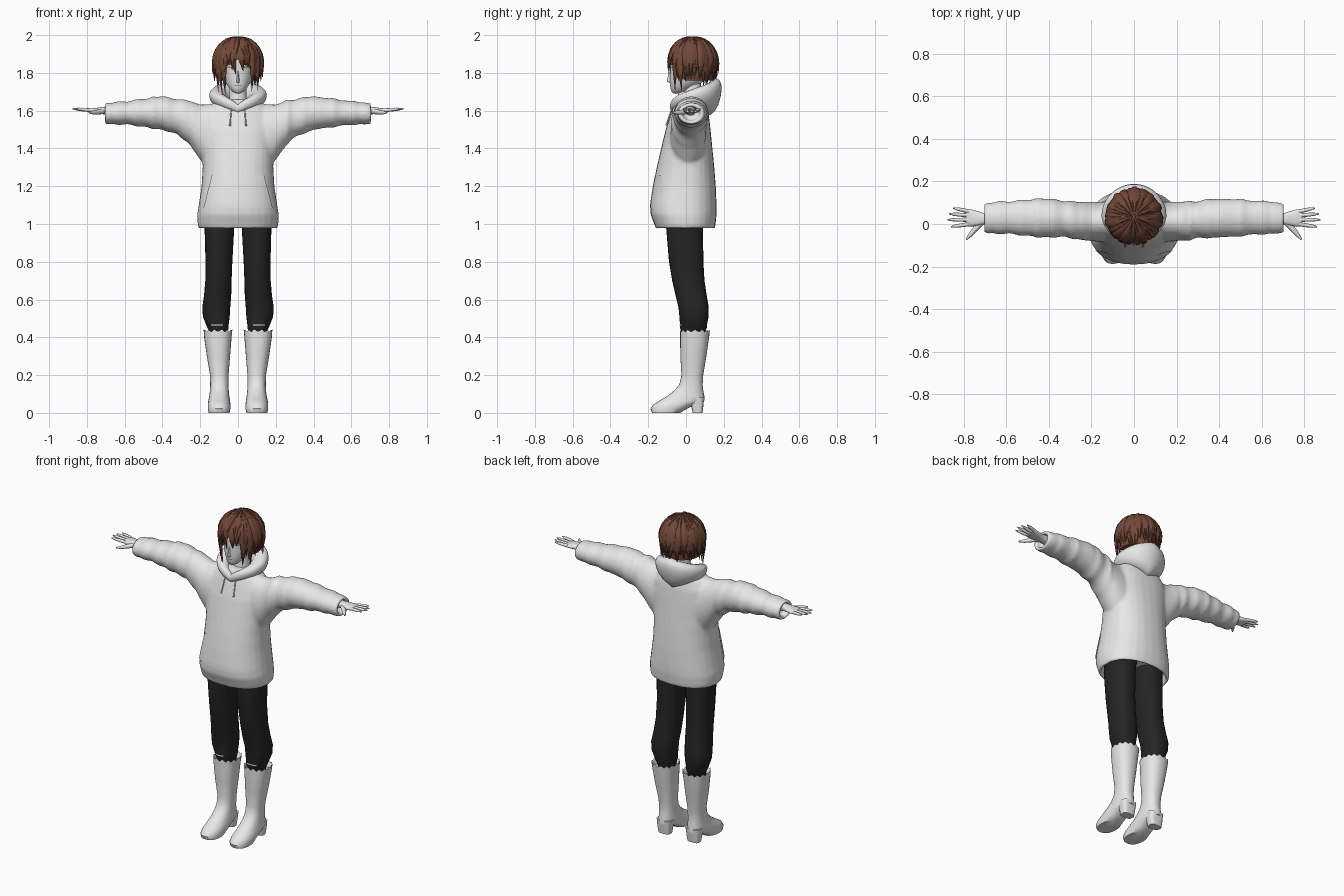
import bpy, bmesh, math, random
from math import sin, cos, pi
from mathutils import Vector
from mathutils.bvhtree import BVHTree

random.seed(4)
if "Cube" in bpy.data.objects:
    bpy.data.objects.remove(bpy.data.objects["Cube"])


def material(name, r, g, b):
    m = bpy.data.materials.new(name)
    m.use_nodes = True
    m.diffuse_color = (r, g, b, 1)
    m.node_tree.nodes["Principled BSDF"].inputs["Base Color"].default_value = (r, g, b, 1)
    return m


PALE = material("pale_grey", .8, .8, .8)
BLACK = material("soft_black", .018, .018, .018)
BROWN = material("hair_brown", .17, .065, .04)
WHITE = material("eye_white", .9, .9, .9)


# ---- helpers ----
def oval(c, u, v, n=24, p=2.0):
    """Ring round c with half axes u and v; p above 2 is squarer."""
    c, u, v, ring = Vector(c), Vector(u), Vector(v), []
    for i in range(n):
        a = 2 * pi * i / n
        f = lambda s: math.copysign(abs(s) ** (2 / p), s)
        ring.append(c + u * f(cos(a)) + v * f(sin(a)))
    return ring


def level(z, x0, x1, y0, y1, p=2.3, n=28):
    """Horizontal ring filling the given bounds."""
    return oval(((x0 + x1) / 2, (y0 + y1) / 2, z), ((x1 - x0) / 2, 0, 0), (0, (y1 - y0) / 2, 0), n, p)


def loft(bm, rings, loop=False):
    vs = [[bm.verts.new(p) for p in r] for r in rings]
    n = len(vs[0])
    for a, b in zip(vs, vs[1:] + vs[:1] if loop else vs[1:]):
        for i in range(n):
            j = (i + 1) % n
            bm.faces.new((a[i], a[j], b[j], b[i]))
    if not loop:
        bm.faces.new(vs[0])
        bm.faces.new(vs[-1])


def tube(bm, pts, radii, flat=1.0, n=8):
    """Tapered round limb along a path lying mostly level."""
    pts, rings = [Vector(p) for p in pts], []
    for i, p in enumerate(pts):
        d = (pts[min(i + 1, len(pts) - 1)] - pts[max(i - 1, 0)]).normalized()
        side = d.cross(Vector((0, 0, 1)) if abs(d.z) < .8 else Vector((0, 1, 0))).normalized()
        rings.append(oval(p, side * radii[i], side.cross(d) * radii[i] * flat, n))
    loft(bm, rings)


def finish(name, bm, mat, angle=50):
    bmesh.ops.recalc_face_normals(bm, faces=bm.faces)
    me = bpy.data.meshes.new(name)
    bm.to_mesh(me)
    bm.free()
    ob = bpy.data.objects.new(name, me)
    bpy.context.collection.objects.link(ob)
    me.materials.append(mat)
    for o in bpy.context.selected_objects:
        o.select_set(False)
    ob.select_set(True)
    bpy.context.view_layer.objects.active = ob
    bpy.ops.object.shade_smooth_by_angle(angle=math.radians(angle))
    return ob


def surface(ob):
    bm = bmesh.new()
    bm.from_mesh(ob.data)
    tree = BVHTree.FromBMesh(bm)
    bm.free()

    def front(x, z, lift):
        hit = tree.ray_cast(Vector((x, -2, z)), Vector((0, 1, 0)))[0]
        return Vector((x, (hit.y if hit else 0) - lift, z))
    return front


def plate(name, front, shape, mat, nu=12, nv=6):
    """Thin sheet on the front of a surface; shape(u, v) gives x, z, lift."""
    bm = bmesh.new()
    g = [[bm.verts.new(front(*shape(-1 + 2 * i / nu, j / nv))) for i in range(nu + 1)] for j in range(nv + 1)]
    for j in range(nv):
        for i in range(nu):
            bm.faces.new((g[j][i], g[j][i + 1], g[j + 1][i + 1], g[j + 1][i]))
    ob = finish(name, bm, mat)
    # sheet must face forwards
    if sum(f.normal.y for f in ob.data.polygons) > 0:
        ob.data.flip_normals()
    return ob


# ---- hoodie: torso and sleeves fused ----
bm = bmesh.new()
torso = [(1.03, .19, -.14, .135), (.976, .195, -.145, .14), (.972, .207, -.158, .152), (1.0, .214, -.168, .157),
         (1.05, .216, -.188, .162), (1.1, .208, -.19, .162), (1.2, .193, -.175, .158), (1.3, .187, -.155, .15),
         (1.4, .19, -.132, .14), (1.5, .2, -.108, .13), (1.57, .19, -.085, .122), (1.62, .155, -.068, .11),
         (1.66, .1, -.045, .095)]
loft(bm, [level(z, -x, x, a, b) for z, x, a, b in torso])

# x, top, bottom, front, back
sleeve = [(.05, 1.65, 1.25, -.06, .1), (.15, 1.635, 1.28, -.085, .105), (.2, 1.632, 1.34, -.08, .105),
          (.26, 1.655, 1.425, -.075, .105), (.32, 1.665, 1.47, -.065, .112), (.4, 1.675, 1.5, -.062, .118),
          (.48, 1.667, 1.51, -.06, .118), (.56, 1.657, 1.52, -.052, .112), (.64, 1.645, 1.528, -.045, .105),
          (.705, 1.637, 1.53, -.042, .095)]
for s in (-1, 1):
    rings = []
    for a, b in zip(sleeve, sleeve[1:]):
        for k in range(3):
            x, t, bo, y0, y1 = [p + (q - p) * k / 3 for p, q in zip(a, b)]
            fold = .004 * sin(x * 75 + s) + random.uniform(-.004, .004) if x > .25 else 0
            rings.append(oval((s * x, (y0 + y1) / 2, (t + bo) / 2), (0, (y1 - y0) / 2 + fold, 0),
                              (0, 0, (t - bo) / 2 + fold)))
    for x, r in ((.705, 1), (.705, .72), (.665, .65)):
        rings.append(oval((s * x, .027, 1.584), (0, .068 * r, 0), (0, 0, .054 * r)))
    loft(bm, rings)
hoodie = finish("hoodie", bm, PALE)
mod = hoodie.modifiers.new("fuse", 'REMESH')
mod.mode, mod.voxel_size, mod.use_smooth_shade = 'VOXEL', .009, True
soft = hoodie.modifiers.new("soften", 'SMOOTH')
soft.factor, soft.iterations = .5, 6
for m in ("fuse", "soften"):
    bpy.ops.object.modifier_apply(modifier=m)
hoodie.data.polygons.foreach_set("use_smooth", [True] * len(hoodie.data.polygons))
chest = surface(hoodie)

# pouch pocket with raised slanted openings
plate("front_pocket", chest, lambda u, v: (u * (.183 - .045 * v), 1.085 + .175 * v, .001 + .008 * abs(u) ** 5),
      PALE, 24, 10)

# ---- hood: draped ring, deep and overhanging at the back ----
bm = bmesh.new()
rings = []
for i in range(48):
    a = 2 * pi * i / 48
    t = 1 - abs(1 - a / pi)
    top = 1.632 + .138 * t ** .75
    bottom = 1.588 + .04 * sin(pi * t) - .015 * t
    out = Vector((sin(a), -cos(a), 0))
    c = Vector((.103 * sin(a), .035 - .1 * cos(a), (top + bottom) / 2))
    up = Vector((0, 0, (top - bottom) / 2)) + out * .022 * t
    rings.append(oval(c, out * (.018 + .03 * min(1, 2 * t)), up, 16, 2.2))
loft(bm, rings, True)
finish("hood", bm, PALE)

# ---- drawstrings ----
for s in (-1, 1):
    bm = bmesh.new()
    tube(bm, [chest(s * (.035 + .008 * k / 5), 1.615 - .095 * k / 5, .006) for k in range(6)],
         [.0035] * 5 + [.005])
    finish("drawstring_" + ("left" if s > 0 else "right"), bm, PALE)

# ---- hands ----
for s in (-1, 1):
    bm = bmesh.new()
    palm = [(.65, .024, .028, .026), (.7, .024, .025, .021), (.73, .026, .033, .017),
            (.765, .028, .041, .013), (.79, .03, .039, .01)]
    loft(bm, [oval((s * x, y, 1.6), (0, w, 0), (0, 0, h), 16, 2.4) for x, y, w, h in palm])
    for y, end, spread in ((-.001, .86, -.012), (.02, .876, 0), (.04, .87, .008), (.059, .85, .016)):
        tube(bm, [(s * (.775 + (end - .775) * k / 4), y + spread * k / 4, 1.602 + .002 * k) for k in range(5)],
             [.0095, .0095, .009, .0075, .003])
    tube(bm, [(s * .715, .008, 1.596), (s * .745, -.022, 1.592), (s * .768, -.05, 1.59), (s * .788, -.073, 1.59)],
         [.014, .013, .01, .004])
    finish("hand_" + ("left" if s > 0 else "right"), bm, PALE)

# ---- legs and boots, inner to outer x ----
trouser = [(1.06, .005, .175, -.1, .09), (.98, .02, .177, -.105, .09), (.8, .03, .172, -.09, .092),
           (.7, .034, .173, -.073, .098), (.62, .036, .18, -.055, .11), (.56, .041, .189, -.04, .12),
           (.51, .044, .186, -.035, .12), (.47, .049, .17, -.032, .112), (.45, .05, .162, -.032, .11),
           (.425, .056, .15, -.022, .1), (.39, .06, .145, -.015, .095)]
boot = [(.4, .045, .168, -.018, .112), (.43, .035, .177, -.026, .122), (.435, .03, .182, -.031, .126),
        (.4, .034, .179, -.031, .122), (.3, .042, .165, -.03, .108), (.2, .05, .148, -.024, .091),
        (.15, .05, .147, -.035, .088), (.12, .049, .148, -.06, .091), (.09, .046, .152, -.098, .097),
        (.065, .042, .157, -.14, .098), (.045, .04, .16, -.172, .055), (.022, .04, .16, -.188, .005),
        (0, .045, .155, -.18, -.03)]
for s in (-1, 1):
    side = "left" if s > 0 else "right"
    bm = bmesh.new()
    loft(bm, [level(z, s * a, s * b, c, d) for z, a, b, c, d in trouser])
    leg = finish("trouser_leg_" + side, bm, BLACK)
    plate("knee_slit_" + side, surface(leg), lambda u, v: (s * .112 + .032 * u, .462 + .006 * v, .002), PALE, 8, 1)
    bm = bmesh.new()
    rings = [level(*r) if s > 0 else level(r[0], -r[2], -r[1], r[3], r[4]) for r in boot]
    for k in (1, 2):  # ragged rim
        for i, p in enumerate(rings[k]):
            p.z += .006 * (-1) ** i
    loft(bm, rings)
    heel = [(0, .062, .138, .035, .087), (.045, .056, .144, .026, .093), (.085, .05, .148, .015, .096)]
    loft(bm, [level(z, s * a, s * b, c, d, 3.5) for z, a, b, c, d in heel])
    finish("boot_" + side, bm, PALE)

# ---- neck and head ----
bm = bmesh.new()
loft(bm, [level(z, -r, r, .035 - r, .035 + r, 2) for z, r in ((1.6, .062), (1.66, .046), (1.76, .044))])
finish("neck", bm, PALE)
bm = bmesh.new()
skull = [(1.692, .012, -.066, -.035), (1.7, .028, -.076, -.01), (1.72, .047, -.082, .03), (1.745, .064, -.085, .08),
         (1.775, .076, -.086, .11), (1.81, .083, -.085, .13), (1.86, .088, -.088, .14), (1.91, .082, -.075, .135),
         (1.95, .06, -.04, .1)]
loft(bm, [level(z, -x, x, a, b, 2.1) for z, x, a, b in skull])
head = finish("head", bm, PALE)
face = surface(head)
bm = bmesh.new()
loft(bm, [level(z, -w, w, y, -.06, 2, 12) for z, w, y in
          ((1.745, .006, -.084), (1.755, .009, -.1), (1.762, .008, -.102), (1.79, .005, -.092), (1.81, .003, -.086))])
finish("nose", bm, PALE)
for s in (-1, 1):
    side = "left" if s > 0 else "right"
    arch = lambda u: .019 * math.sqrt(max(0, 1 - u * u))
    plate("eye_" + side, face, lambda u, v: (s * .048 + .026 * u, 1.81 + arch(u) * (2 * v - 1), .002), WHITE)
    plate("lash_" + side, face, lambda u, v: (s * .048 + .028 * u, 1.81 + arch(u) + .004 * v, .003), BROWN, 12, 1)
plate("mouth", face, lambda u, v: (.018 * u, 1.73 + .003 * v + .003 * u * u, .002), BROWN, 8, 1)


# ---- hair: cap plus layered tapering locks ----
def scalp(a, q, k=1.0):
    """a = angle from the front, q = 0 crown, 1 widest, 2 jaw level."""
    r, z = sin(min(q, 1) * pi / 2), cos(min(q, 1) * pi / 2) * .131
    if q > 1:
        r, z = 1 - .2 * (q - 1) ** 1.5, -.17 * (q - 1)
    return Vector((.128 * k * r * sin(a), .035 - .128 * k * r * cos(a), 1.86 + z * k))


def hairline(a):
    a = abs((a + pi) % (2 * pi) - pi)
    return 1.12 + .5 * min(1, max(0, (a - .55) / .6))


bm = bmesh.new()
az = [2 * pi * i / 40 for i in range(40)]
rings = [[scalp(a, max(.03, hairline(a) * k / 10), .95) for a in az] for k in range(11)]
rings.append([Vector((p.x * .6, .035 + (p.y - .035) * .6, p.z)) for p in rings[-1]])
loft(bm, rings)
finish("hair_cap", bm, BROWN)

bm = bmesh.new()
for layer, count in enumerate((26, 22, 16)):
    for i in range(count):
        a = 2 * pi * (i + .5 * layer + random.uniform(-.25, .25)) / count
        turn = abs((a + pi) % (2 * pi) - pi)
        if turn < .6:
            end = random.uniform(1.12, 1.4)
        elif turn < 1.15:
            end = random.uniform(1.75, 2.0)
        else:
            end = random.uniform(1.5, 1.78)
        end -= .13 * layer
        drift, flick = random.uniform(-.22, .22), random.uniform(-.02, .13)
        width, rings = random.uniform(.019, .026), []
        for k in range(10):
            t = k / 9
            b = a + drift * t * t
            c = scalp(b, .04 + (end - .04) * t, .965 + .018 * layer + flick * t ** 4)
            w = width * min(.2 + 1.6 * t, 1, 2.4 * (1 - t) + .03)
            n = (c - Vector((0, .035, 1.84))).normalized()
            rings.append(oval(c, Vector((cos(b), sin(b), 0)) * w, n * min(.009, w * .6), 6))
        loft(bm, rings)
finish("hair_locks", bm, BROWN, 40)
